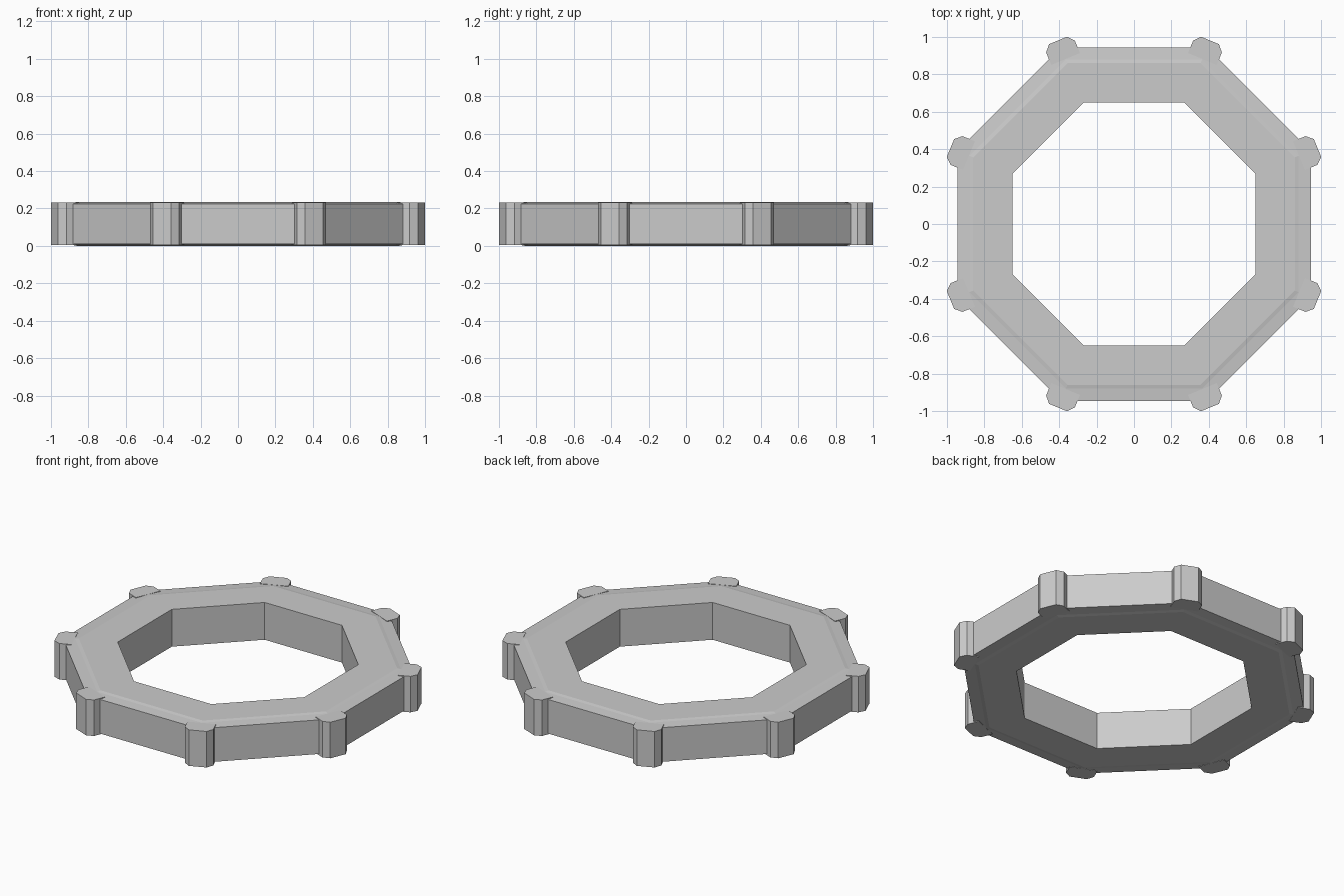
import bpy, bmesh
from math import pi, cos, sin

if "Cube" in bpy.data.objects:
    bpy.data.objects.remove(bpy.data.objects["Cube"])

H = 0.235          # full height
MID = H / 2
N = 8


def make_object(name, bm):
    bmesh.ops.recalc_face_normals(bm, faces=bm.faces)
    mesh = bpy.data.meshes.new(name)
    bm.to_mesh(mesh)
    bm.free()
    obj = bpy.data.objects.new(name, mesh)
    bpy.context.collection.objects.link(obj)
    return obj


# Octagonal ring: closed cross-section (flat-to-centre distance, z) swept round
half = [(0.65, MID), (0.86, MID), (0.88, MID - 0.004), (0.945, MID - 0.010)]
section = [(r, MID + h) for r, h in half] + [(r, MID - h) for r, h in reversed(half)]
bm = bmesh.new()
rings = []
for i in range(N):
    a = (i + 0.5) * 2 * pi / N
    rings.append([bm.verts.new((r / cos(pi / N) * cos(a), r / cos(pi / N) * sin(a), z))
                  for r, z in section])
for i in range(N):
    p, q = rings[i], rings[(i + 1) % N]
    for j in range(len(section)):
        k = (j + 1) % len(section)
        bm.faces.new((p[j], q[j], q[k], p[k]))
make_object("octagon_ring", bm)

# Chamfered corner posts: outline (radial, tangential), one at each corner
outline = [(0.955, -0.083), (1.027, -0.083), (1.062, -0.052),
           (1.062, 0.052), (1.027, 0.083), (0.955, 0.083)]
for i in range(N):
    a = (i + 0.5) * 2 * pi / N
    bm = bmesh.new()
    base = [bm.verts.new((r * cos(a) - t * sin(a), r * sin(a) + t * cos(a), 0.004))
            for r, t in outline]
    face = bm.faces.new(base)
    ext = bmesh.ops.extrude_face_region(bm, geom=[face])
    top = [v for v in ext["geom"] if isinstance(v, bmesh.types.BMVert)]
    bmesh.ops.translate(bm, verts=top, vec=(0, 0, H - 0.008))
    make_object(f"corner_post_{i + 1}", bm)
